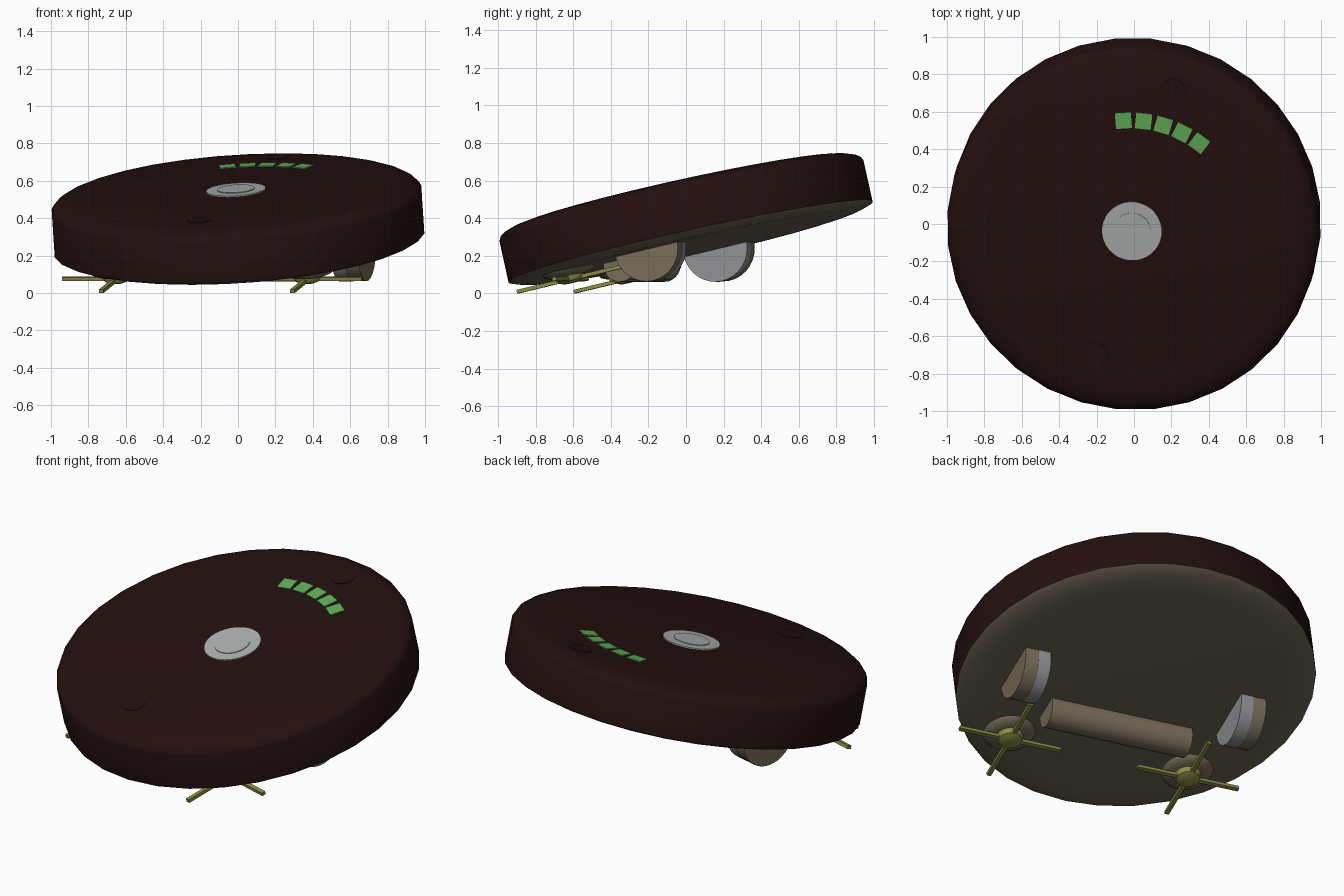
import bpy, bmesh, math
from mathutils import Matrix, Vector

if "Cube" in bpy.data.objects:
    bpy.data.objects.remove(bpy.data.objects["Cube"])

# Whole model is built level, then pitched and turned to its resting pose
POSE = (Matrix.Translation((0.007, 0.024, 0.275))
        @ Matrix.Rotation(math.radians(-16.5), 4, 'Z')
        @ Matrix.Rotation(math.radians(13), 4, 'X'))
TO_X = Matrix.Rotation(math.radians(90), 4, 'Y')   # turns a z-axis lathe onto x


def material(name, rgb):
    m = bpy.data.materials.new(name)
    m.diffuse_color = (*rgb, 1)
    m.use_nodes = True
    m.node_tree.nodes["Principled BSDF"].inputs["Base Color"].default_value = m.diffuse_color
    return m


MAROON = material("dark_maroon", (0.018, 0.005, 0.005))
BASE = material("dark_taupe", (0.14, 0.118, 0.082))
TAN = material("taupe", (0.19, 0.15, 0.10))
GREY = material("wheel_grey", (0.28, 0.28, 0.30))
OLIVE = material("olive", (0.26, 0.26, 0.06))
GREEN = material("light_green", (0.12, 0.42, 0.10))
WHITE = material("button_white", (0.42, 0.44, 0.435))


def finish(name, bm, mat, local=Matrix()):
    bmesh.ops.recalc_face_normals(bm, faces=bm.faces)
    me = bpy.data.meshes.new(name)
    bm.to_mesh(me)
    bm.free()
    me.materials.append(mat)
    ob = bpy.data.objects.new(name, me)
    bpy.context.collection.objects.link(ob)
    ob.matrix_world = POSE @ local
    bpy.ops.object.select_all(action='DESELECT')
    ob.select_set(True)
    bpy.context.view_layer.objects.active = ob
    bpy.ops.object.shade_smooth_by_angle(angle=math.radians(35))
    return ob


def lathe(name, profile, mat, local=Matrix(), n=32):
    """Spin (radius, z) points round z; a zero radius closes the end."""
    bm = bmesh.new()
    rings = []
    for r, z in profile:
        if r == 0:
            rings.append([bm.verts.new((0, 0, z))] * n)
        else:
            rings.append([bm.verts.new((r * math.cos(math.tau * i / n),
                                        r * math.sin(math.tau * i / n), z)) for i in range(n)])
    for a, b in zip(rings, rings[1:]):
        for i in range(n):
            j = (i + 1) % n
            bm.faces.new(list(dict.fromkeys((a[i], a[j], b[j], b[i]))))
    return finish(name, bm, mat, local)


def disc(name, r, z0, z1, mat, local=Matrix(), n=32):
    return lathe(name, [(0, z0), (r, z0), (r, z1), (0, z1)], mat, local, n)


def box(name, size, mat, local):
    bm = bmesh.new()
    bmesh.ops.create_cube(bm, size=1)
    bmesh.ops.scale(bm, vec=Vector(size), verts=bm.verts)
    return finish(name, bm, mat, local)


# Body shell and underside
lathe("shell", [(0.995, 0), (0.995, 0.22), (0.985, 0.24), (0.96, 0.258),
                (0.92, 0.272), (0.87, 0.28), (0, 0.28)], MAROON)
lathe("underside", [(0.995, 0), (0.985, -0.006), (0.96, -0.015), (0.92, -0.025),
                    (0.87, -0.031), (0.82, -0.033), (0, -0.033)], BASE)

# Central button
disc("button_ring", 0.16, 0.27, 0.287, WHITE)
disc("button_cap", 0.10, 0.27, 0.291, WHITE)

# Flush sensor discs on the top
for label, y in (("front", -0.71), ("rear", 0.80)):
    disc(label + "_sensor", 0.065, 0.275, 0.283, MAROON, Matrix.Translation((0, y, 0)))

# Arc of indicator lights
for i in range(5):
    turn = Matrix.Rotation(math.radians(10.2 * (i - 2)), 4, 'Z')
    box(f"light_{i + 1}", (0.086, 0.086, 0.008), GREEN,
        turn @ Matrix.Translation((0, 0.605, 0.281)))

# Main roller
disc("roller", 0.09, -0.42, 0.42, TAN, Matrix.Translation((0, -0.29, -0.06)) @ TO_X, 24)

for label, s in (("left", -1), ("right", 1)):
    # Drive wheels: grey tyre inside, taupe hub outside
    axle = Matrix.Translation((0, -0.04, -0.027)) @ TO_X
    a, b, c = sorted((s * 0.57, s * 0.643, s * 0.72))
    inner, outer = ((a, b), (b, c)) if s > 0 else ((b, c), (a, b))
    disc(label + "_wheel", 0.178, *inner, GREY, axle)
    disc(label + "_wheel_cover", 0.176, *outer, TAN, axle)

    # Side brushes: mount, hub and four arms
    spot = Matrix.Translation((s * 0.533, -0.54, 0))
    lathe(label + "_brush_mount", [(0.145, -0.03), (0.135, -0.045), (0.11, -0.056),
                                   (0.08, -0.062), (0, -0.062)], TAN, spot, 24)
    lathe(label + "_brush_hub", [(0.078, -0.03), (0.075, -0.07), (0.065, -0.09),
                                 (0.04, -0.1), (0, -0.102)], OLIVE, spot, 20)
    for k in range(4):
        arm = spot @ Matrix.Rotation(k * math.pi / 2, 4, 'Z')
        box(f"{label}_brush_arm_{k + 1}", (0.29, 0.024, 0.02), OLIVE,
            arm @ Matrix.Translation((0.157, 0, -0.079)))
